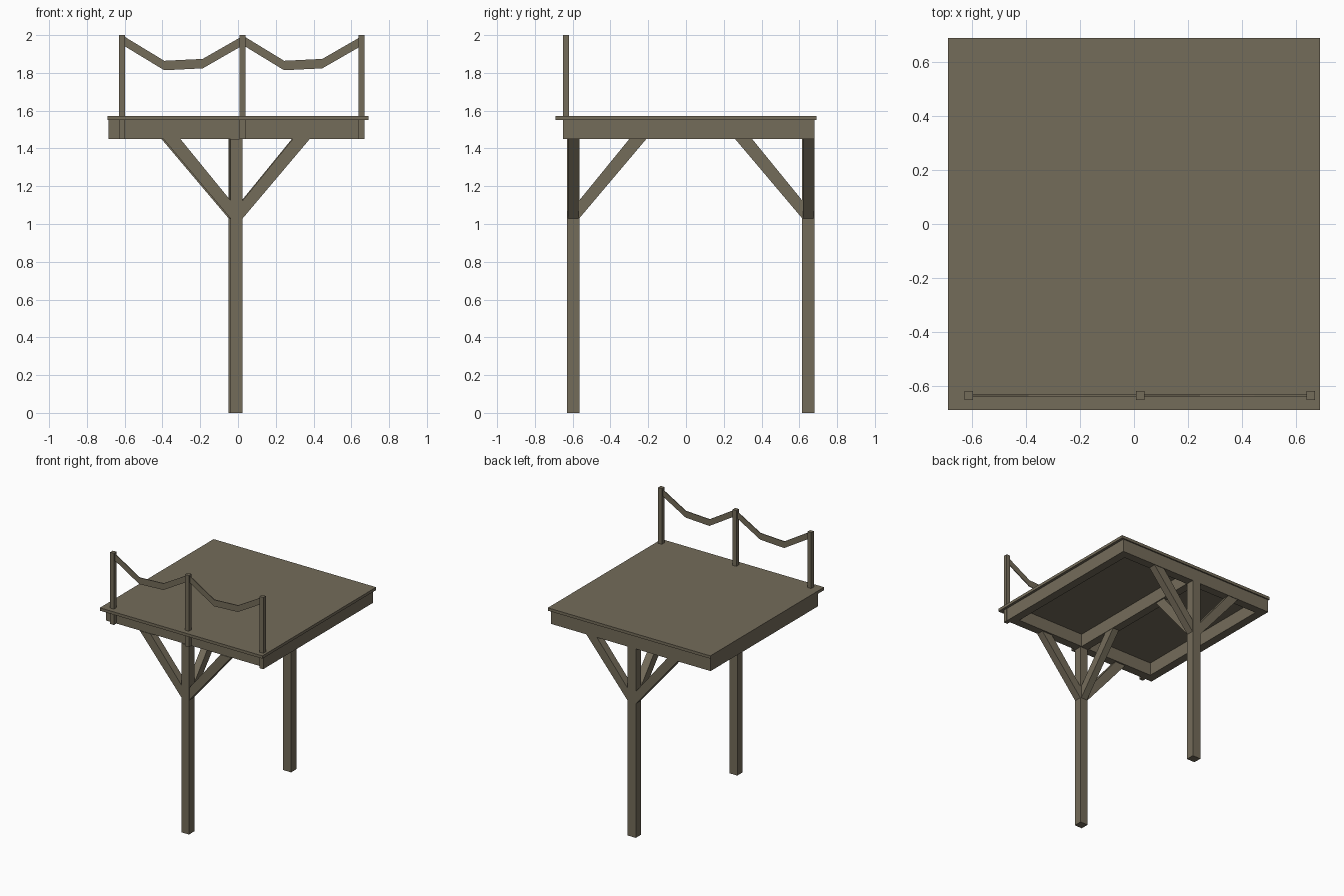
import bpy
import bmesh

cube = bpy.data.objects.get("Cube")
if cube:
    bpy.data.objects.remove(cube, do_unlink=True)

wood = bpy.data.materials.new("weathered_wood")
wood.use_nodes = True
colour = (0.175, 0.15, 0.102, 1)
wood.diffuse_color = colour
wood.node_tree.nodes["Principled BSDF"].inputs["Base Color"].default_value = colour


def prism(name, profile, axis, low, high):
    """Extrude a closed profile of (across, z) points along x or y."""
    bm = bmesh.new()

    def corner(across, z, depth):
        return bm.verts.new((across, depth, z) if axis == "y" else (depth, across, z))

    near = [corner(a, z, low) for a, z in profile]
    far = [corner(a, z, high) for a, z in profile]
    bm.faces.new(near)
    bm.faces.new(far[::-1])
    count = len(profile)
    for i in range(count):
        j = (i + 1) % count
        bm.faces.new((near[j], near[i], far[i], far[j]))
    bmesh.ops.recalc_face_normals(bm, faces=bm.faces)
    mesh = bpy.data.meshes.new(name)
    bm.to_mesh(mesh)
    bm.free()
    mesh.materials.append(wood)
    obj = bpy.data.objects.new(name, mesh)
    bpy.context.collection.objects.link(obj)
    return obj


def box(name, x, y, z):
    return prism(name, [(x[0], z[0]), (x[1], z[0]), (x[1], z[1]), (x[0], z[1])], "y", *y)


# Deck and the frame under it
DECK, BEAM = 1.55, 1.45
LEFT, RIGHT, FRONT, BACK, THICK = 0.67, -0.685, -0.622, 0.68, 0.065
box("deck", (-0.69, 0.69), (-0.69, 0.69), (DECK, 1.572))
box("front_beam", (RIGHT, LEFT), (FRONT, FRONT + THICK), (BEAM, DECK))
box("back_beam", (RIGHT, LEFT), (BACK - THICK, BACK), (BEAM, DECK))
inner = (FRONT + THICK, BACK - THICK)
box("left_beam", (LEFT - THICK, LEFT), inner, (BEAM, DECK))
box("right_beam", (RIGHT, RIGHT + THICK), inner, (BEAM, DECK))
box("middle_beam", (-0.042, 0.022), inner, (BEAM, DECK))

# Legs, each with two sideways braces and one brace under the middle beam
BRACE = [(0, 1.03), (0.355, BEAM), (0.265, BEAM), (0, 1.125)]
for name, x, y, inward in (("front", (-0.04, 0.025), (-0.63, -0.565), 1),
                           ("back", (-0.05, 0.02), (0.615, 0.68), -1)):
    box(name + "_leg", x, y, (0, BEAM))
    for side, start, sign in (("left", x[1], 1), ("right", x[0], -1)):
        prism(f"{name}_{side}_brace", [(start + sign * a, z) for a, z in BRACE],
              "y", y[0] + 0.004, y[1] - 0.004)
    start = y[1] if inward > 0 else y[0]
    prism(name + "_inner_brace", [(start + inward * a, z) for a, z in BRACE],
          "x", x[0] + 0.006, x[1] - 0.006)

# Railing posts run down past the deck over the face of the front beam
POSTS = [-0.613, 0.023, 0.655]
for name, x in zip(("right", "middle", "left"), POSTS):
    box(name + "_rail_post", (x - 0.016, x + 0.016), (-0.652, -0.62), (BEAM, 2))

# Sagging rail strips between the posts
SAG = [(0, 1.975), (0.35, 1.84), (0.67, 1.85), (1, 1.97)]
for name, a, b in zip(("right", "left"), POSTS, POSTS[1:]):
    line = [(a + (b - a) * t, z) for t, z in SAG]
    strip = [(x, z - 0.026) for x, z in line] + [(x, z + 0.024) for x, z in reversed(line)]
    prism(name + "_sagging_rail", strip, "y", -0.639, -0.633)
